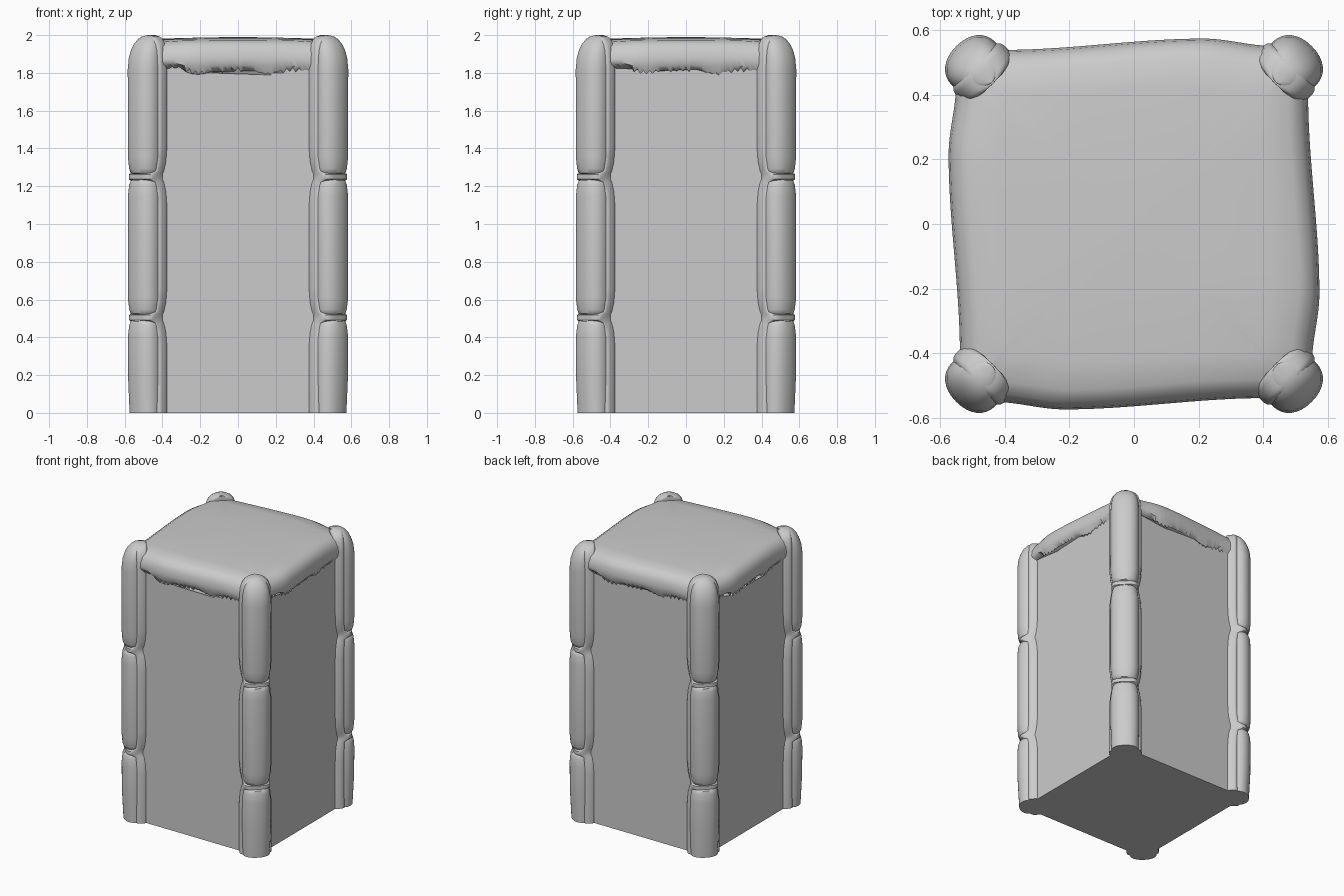
import bpy, bmesh, math, random
from mathutils import Matrix, Vector

cube = bpy.data.objects.get("Cube")
if cube:
    bpy.data.objects.remove(cube, do_unlink=True)
random.seed(4)

grey = bpy.data.materials.new("plain grey")
grey.use_nodes = True
grey.diffuse_color = (0.6, 0.6, 0.6, 1)
grey.node_tree.nodes["Principled BSDF"].inputs["Base Color"].default_value = (0.6, 0.6, 0.6, 1)


def finish(name, bm, angle=40):
    bmesh.ops.recalc_face_normals(bm, faces=bm.faces)
    mesh = bpy.data.meshes.new(name)
    bm.to_mesh(mesh)
    bm.free()
    mesh.materials.append(grey)
    ob = bpy.data.objects.new(name, mesh)
    bpy.context.collection.objects.link(ob)
    bpy.ops.object.select_all(action='DESELECT')
    ob.select_set(True)
    bpy.context.view_layer.objects.active = ob
    bpy.ops.object.shade_smooth_by_angle(angle=math.radians(angle))
    return ob


def skin(bm, rings):
    """Join successive closed rings of points and cap both ends."""
    loops = [[bm.verts.new(p) for p in ring] for ring in rings]
    n = len(loops[0])
    for a, b in zip(loops, loops[1:]):
        for i in range(n):
            j = (i + 1) % n
            bm.faces.new((a[i], a[j], b[j], b[i]))
    bm.faces.new(loops[0][::-1])
    bm.faces.new(loops[-1])


def section(z, half, front, back, power, n=32):
    """Superellipse slice: x is outward along the corner diagonal, y across it."""
    mid, depth = (front + back) / 2, (front - back) / 2
    pts = []
    for i in range(n):
        c, s = math.cos(math.tau * i / n), math.sin(math.tau * i / n)
        pts.append(Vector((mid + depth * math.copysign(abs(c) ** power, c),
                           half * math.copysign(abs(s) ** power, s), z)))
    return pts


def interpolate(keys, t):
    """Smooth interpolation through (position, value) pairs."""
    for (a, va), (b, vb) in zip(keys, keys[1:]):
        if t <= b:
            u = max(0, (t - a) / (b - a))
            return va + (vb - va) * u * u * (3 - 2 * u)
    return keys[-1][1]


# Main block
bm = bmesh.new()
bmesh.ops.create_cube(bm, size=1, matrix=Matrix.Translation((0, 0, 0.94)) @ Matrix.Diagonal((1.04, 1.04, 1.88, 1)))
finish("main_block", bm)

# Draped top cover: one side, with a lopsided bulge and ragged hem, turned four times
STEPS = 64
bulge = [(-1, 0.0), (-0.75, 0.0), (0.4, 0.035), (0.8, 0.012), (1, 0.0)]
hem = [(-1, 1.80), (-0.75, 1.805), (-0.55, 1.825), (-0.3, 1.80), (0, 1.83), (0.4, 1.81), (0.65, 1.84), (1, 1.84)]
teeth = [random.uniform(0, 0.025) if i % 2 else 0 for i in range(STEPS)]
profile = [(0.515, None), (0.535, 0.002), (0.538, 0.04), (0.532, 0.08), (0.515, 0.115),
           (0.48, 0.138), (0.40, 0.146), (0.2, 0.152), (0.02, 0.155)]
rings = []
for size, rise in profile:
    ring = []
    for side in range(4):
        turn = Matrix.Rotation(-math.pi / 2 * side, 3, 'Z')
        for i in range(STEPS):
            t = 2 * i / STEPS - 1
            b = interpolate(bulge, t)
            if rise is None:
                z = interpolate(hem, t) - teeth[i]
                y = size + b
            else:
                z = max(1.835 + rise, interpolate(hem, t) + 0.012)
                z -= 0.035 * t ** 4 * (size / 0.53) ** 6 * min(1, rise * 15)
                y = size + b * min(1, size / 0.5) ** 2
            ring.append(turn @ Vector((t * size, y, z)))
    rings.append(ring)
bm = bmesh.new()
skin(bm, rings)
finish("top_cover", bm, 50)

# Corner posts: three stacked pads in front of a trim strip
pad_end = [(0, 0.072, 0.752), (0.008, 0.08, 0.765), (0.03, 0.086, 0.772), (0.09, 0.094, 0.777)]
pad_top = [(1.82, 0.095, 0.777), (1.88, 0.092, 0.77), (1.92, 0.086, 0.757), (1.95, 0.077, 0.742),
           (1.975, 0.062, 0.722), (1.99, 0.045, 0.702), (1.998, 0.026, 0.682), (2.0, 0.01, 0.665)]
SEAMS = (0.505, 1.25)


def pad_keys(low, high):
    if low == 0:
        keys = [(0, 0.09, 0.765), (0.2, 0.095, 0.775)]
    else:
        keys = [(low + z, h, f) for z, h, f in pad_end]
    if high == 2:
        return keys + pad_top
    return keys + [(high - z, h, f) for z, h, f in reversed(pad_end)]


def trim_keys():
    keys = [(0, 0.107, 0.705)]
    for z in SEAMS:
        keys += [(z + d, h, f) for d, h, f in (
            (-0.16, 0.107, 0.705), (-0.08, 0.101, 0.708), (-0.03, 0.091, 0.715), (-0.013, 0.087, 0.757),
            (0.013, 0.087, 0.757), (0.03, 0.091, 0.715), (0.08, 0.101, 0.708), (0.16, 0.107, 0.705))]
    return keys + [(1.87, 0.107, 0.705), (1.92, 0.1, 0.703), (1.955, 0.088, 0.7),
                   (1.98, 0.068, 0.695), (1.992, 0.045, 0.69), (1.996, 0.02, 0.68)]


levels = (0, *SEAMS, 2)
corners = {"back_left": 45, "back_right": 135, "front_right": 225, "front_left": 315}
for place, degrees in corners.items():
    turn = Matrix.Rotation(math.radians(degrees), 4, 'Z')
    bm = bmesh.new()
    for low, high in zip(levels, levels[1:]):
        a = low + 0.013 if low else 0
        b = high - 0.013 if high < 2 else 2
        skin(bm, [section(z, h, f, 0.62, 0.9) for z, h, f in pad_keys(a, b)])
    bm.transform(turn)
    finish(place + "_post_pads", bm)
    bm = bmesh.new()
    skin(bm, [section(z, h, f, 0.615, 0.55) for z, h, f in trim_keys()])
    bm.transform(turn)
    finish(place + "_post_trim", bm)
